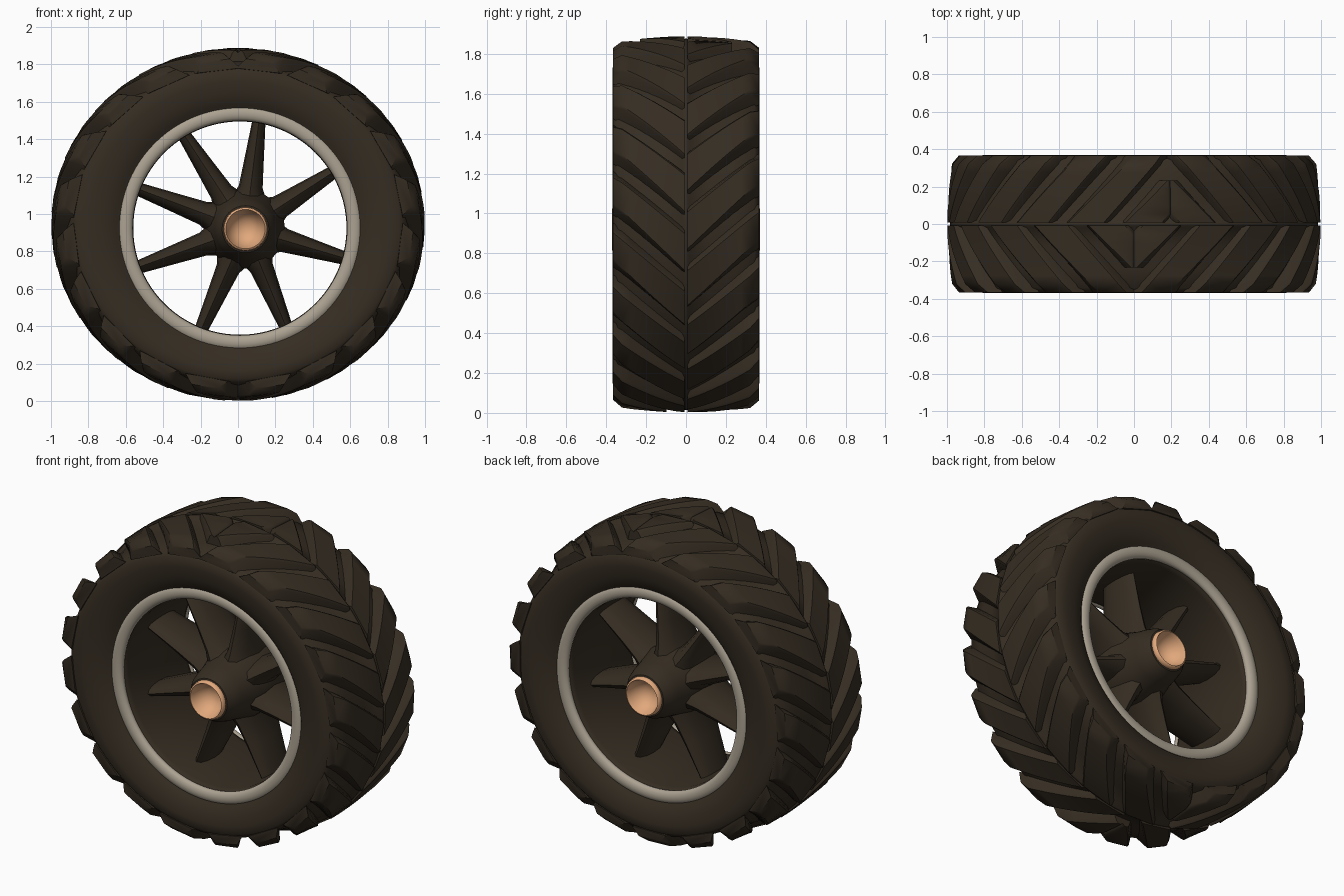
import bpy, bmesh, math
from math import sin, cos, pi, radians
from mathutils import Vector

cube = bpy.data.objects.get("Cube")
if cube:
    bpy.data.objects.remove(cube, do_unlink=True)


def material(name, color):
    m = bpy.data.materials.new(name)
    m.use_nodes = True
    m.diffuse_color = (*color, 1)
    m.node_tree.nodes["Principled BSDF"].inputs["Base Color"].default_value = (*color, 1)
    return m


RUBBER = material("dark brown rubber", (0.036, 0.026, 0.016))
METAL = material("warm grey metal", (0.41, 0.36, 0.285))
COPPER = material("copper orange", (0.75, 0.39, 0.20))

HUB = Vector((0.04, 0, 0.92))
RIM = Vector((0.01, 0, 0.925))


def finish(name, bm, mat, angle=35):
    bmesh.ops.recalc_face_normals(bm, faces=bm.faces)
    me = bpy.data.meshes.new(name)
    bm.to_mesh(me)
    bm.free()
    ob = bpy.data.objects.new(name, me)
    bpy.context.collection.objects.link(ob)
    me.materials.append(mat)
    bpy.ops.object.select_all(action="DESELECT")
    ob.select_set(True)
    bpy.context.view_layer.objects.active = ob
    bpy.ops.object.shade_smooth_by_angle(angle=radians(angle))
    return ob


def tyre_point(r, th, y):
    """Angle runs clockwise from the top; the tyre is slightly squashed."""
    k = min(max((r - 0.62) / 0.3, 0), 1)
    return Vector((0.01 * (1 - k) + r * sin(th), y,
                   0.925 + 0.02 * k + r * (1 - 0.055 * k) * cos(th)))


def around(center):
    return lambda r, th, y: center + Vector((r * sin(th), y, r * cos(th)))


def revolve(name, profile, place, mat, steps=96, closed=True, angle=35):
    bm = bmesh.new()
    rings = [[bm.verts.new(place(r, 2 * pi * i / steps, y)) for r, y in profile]
             for i in range(steps)]
    n = len(profile)
    for i in range(steps):
        a, b = rings[i], rings[(i + 1) % steps]
        for j in range(n if closed else n - 1):
            k = (j + 1) % n
            bm.faces.new((a[j], a[k], b[k], b[j]))
    bmesh.ops.remove_doubles(bm, verts=bm.verts, dist=1e-5)
    return finish(name, bm, mat, angle)


def loft(bm, sections):
    """Skin a row of equal cross-sections and cap both ends."""
    rows = [[bm.verts.new(p) for p in s] for s in sections]
    n = len(rows[0])
    for a, b in zip(rows, rows[1:]):
        for j in range(n):
            k = (j + 1) % n
            bm.faces.new((a[j], a[k], b[k], b[j]))
    bm.faces.new(rows[0])
    bm.faces.new(rows[-1][::-1])


# Tyre carcass with the inner barrel
half = [(0.570, 0.26), (0.582, 0.295), (0.625, 0.305), (0.66, 0.335), (0.73, 0.358),
        (0.80, 0.368), (0.86, 0.366), (0.895, 0.342), (0.92, 0.24), (0.944, 0.12),
        (0.962, 0.02), (0.985, 0.006)]
revolve("tyre", half + [(r, -y) for r, y in reversed(half)], tyre_point, RUBBER, angle=60)

# Chevron lugs, mirrored left to right about the apex on each half of the tread
COUNT, SWEEP, STEPS = 10, 0.34, 8


def lug_sections(outer, side, flip, apex):
    sections = []
    for i in range(STEPS + 1):
        t = i / STEPS
        y = 0.008 + 0.358 * t
        top = 0.999 - 0.030 * t ** 1.5 - (0.032 if i == STEPS else 0)
        mid = outer + SWEEP * (1 - t)
        w = 0.112 - 0.024 * t
        lo, hi = max(mid - w, 0), min(mid + w, pi)
        if hi - lo < 0.03:
            continue
        slope = 0.045
        sections.append([tyre_point(r, apex + flip * th, side * y) for r, th in (
            (0.88, lo - slope), (top - 0.012, lo), (top, lo + 0.014),
            (top, hi - 0.014), (top - 0.012, hi), (0.88, hi + slope))])
    return sections


for side, part, apex in ((-1, "front_lugs", 0.0), (1, "back_lugs", 0.2)):
    bm = bmesh.new()
    for flip in (-1, 1):
        for i in range(-1, COUNT):
            sections = lug_sections(0.12 + i * pi / COUNT, side, flip, apex)
            if len(sections) > 1:
                loft(bm, sections)
    finish(part, bm, RUBBER, 45)

# Rounded rim rings on both faces
for side, part in ((-1, "front_rim"), (1, "back_rim")):
    ring = [(0.612 + 0.039 * cos(a), side * (0.306 + 0.026 * sin(a)))
            for a in (2 * pi * j / 14 for j in range(14))]
    revolve(part, ring, around(RIM), METAL, angle=60)

# Flared hub
flare = [(0.0, 0.24), (0.09, 0.25), (0.10, 0.345), (0.125, 0.34), (0.15, 0.30),
         (0.165, 0.25), (0.18, 0.18), (0.21, 0.09)]
revolve("hub", flare + [(r, -y) for r, y in reversed(flare)],
        around(HUB), RUBBER, 48, closed=False)

# Hollow axle caps
cap = [(0.108, 0.31), (0.117, 0.345), (0.114, 0.366), (0.105, 0.37),
       (0.097, 0.35), (0.080, 0.31), (0.045, 0.28), (0.0, 0.27)]
for side, part in ((-1, "front_axle_cap"), (1, "back_axle_cap")):
    revolve(part, [(r, side * y) for r, y in cap], around(HUB), COPPER, 40,
            closed=False, angle=60)

# Tapered spokes reaching from the hub to the barrel
for n, deg in enumerate((80, 31, -16, -65, -111, -159, 159, 121)):
    a = radians(deg)
    tip = RIM + 0.60 * Vector((cos(a), 0, sin(a)))
    along = tip - HUB
    across = along.normalized().cross(Vector((0, 1, 0)))
    sections = []
    for t, w, d in ((0.15, 0.11, 0.20), (0.30, 0.085, 0.185), (0.38, 0.064, 0.17),
                    (0.6, 0.053, 0.15), (1.0, 0.034, 0.125)):
        sections.append([HUB + along * t + across * (w * cos(b)) + Vector((0, d * sin(b), 0))
                         for b in (2 * pi * j / 12 for j in range(12))])
    bm = bmesh.new()
    loft(bm, sections)
    finish("spoke_%d" % (n + 1), bm, RUBBER, 50)
